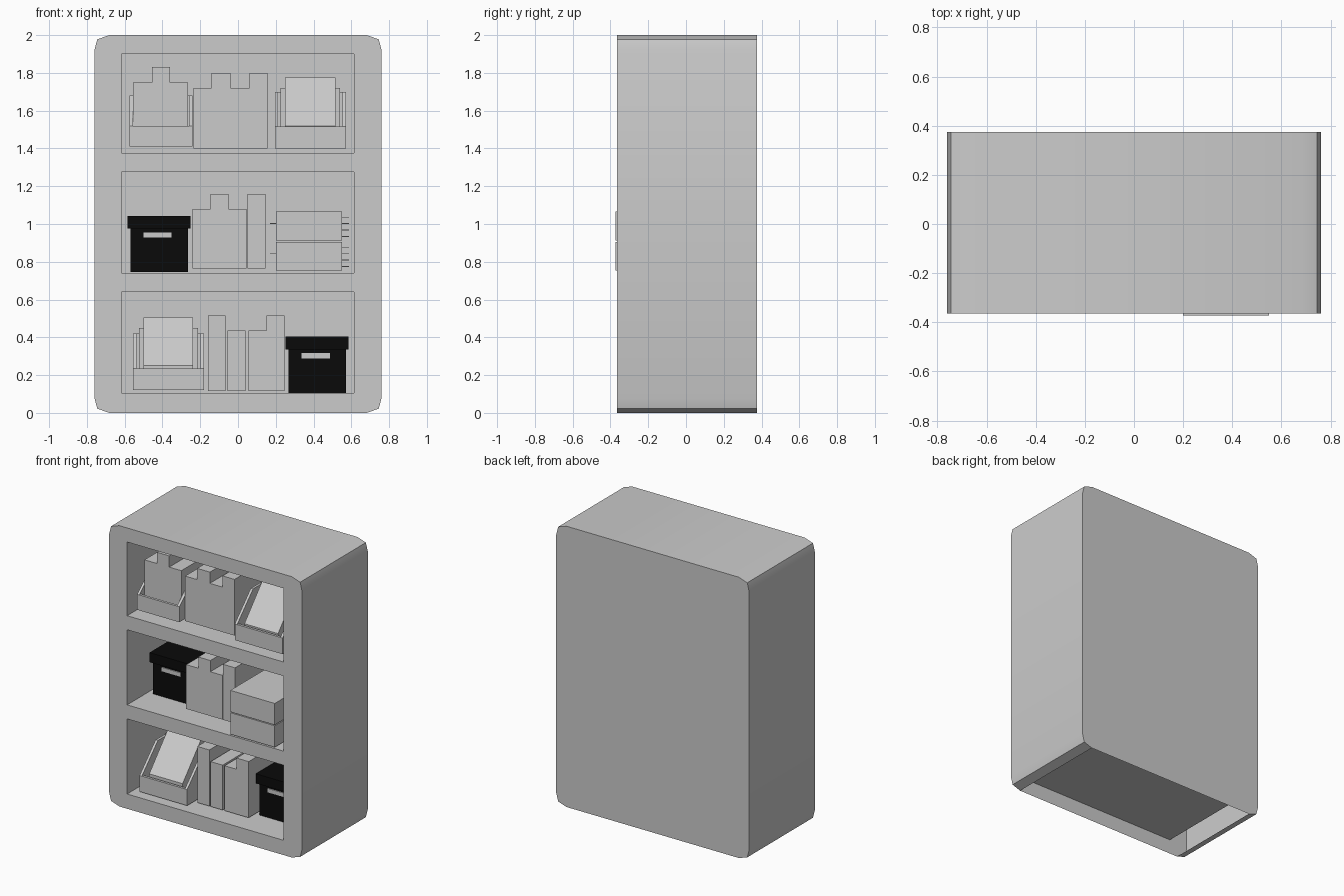
import bpy, bmesh, math

cube = bpy.data.objects.get("Cube")
if cube:
    bpy.data.objects.remove(cube)


def material(name, colour):
    m = bpy.data.materials.new(name)
    m.use_nodes = True
    m.diffuse_color = (*colour, 1)
    m.node_tree.nodes["Principled BSDF"].inputs["Base Color"].default_value = (*colour, 1)
    return m


GREY = material("light_grey", (0.6, 0.6, 0.6))
BLACK = material("black", (0.003, 0.003, 0.003))

FRONT, BACK, INNER_BACK = -0.365, 0.375, 0.25


def finish(name, bm, mat):
    mesh = bpy.data.meshes.new(name)
    bm.to_mesh(mesh)
    bm.free()
    mesh.materials.append(mat)
    ob = bpy.data.objects.new(name, mesh)
    bpy.context.scene.collection.objects.link(ob)
    return ob


def prism(name, x0, x1, profile, mat=GREY):
    """Extrude a (y, z) profile from x0 to x1."""
    bm = bmesh.new()
    face = bm.faces.new([bm.verts.new((x0, y, z)) for y, z in profile])
    new = bmesh.ops.extrude_face_region(bm, geom=[face])["geom"]
    bmesh.ops.translate(bm, vec=(x1 - x0, 0, 0),
                        verts=[v for v in new if isinstance(v, bmesh.types.BMVert)])
    bmesh.ops.recalc_face_normals(bm, faces=bm.faces)
    return finish(name, bm, mat)


def box(name, x0, x1, y0, y1, z0, z1, mat=GREY):
    return prism(name, x0, x1, [(y0, z0), (y1, z0), (y1, z1), (y0, z1)], mat)


def loop(bm, points):
    verts = [bm.verts.new((x, FRONT, z)) for x, z in points]
    return [bm.edges.new((verts[i - 1], verts[i])) for i in range(len(verts))]


def push_back(bm, edges, y):
    geom = bmesh.ops.extrude_edge_only(bm, edges=edges)["geom"]
    for v in geom:
        if isinstance(v, bmesh.types.BMVert):
            v.co.y = y
    return [e for e in geom if isinstance(e, bmesh.types.BMEdge)
            and all(abs(v.co.y - y) < 1e-5 for v in e.verts)]


# Cabinet shell: chamfered outline, three compartments, open underneath
corner = [(0.68, 0), (0.745, 0.022), (0.76, 0.08)]
right = corner + [(x, 2 - z) for x, z in reversed(corner)]
outline = right + [(-x, z) for x, z in reversed(right)]
bm = bmesh.new()
outer = loop(bm, outline)
holes = [loop(bm, [(-0.618, a), (0.614, a), (0.614, b), (-0.618, b)])
         for a, b in ((0.105, 0.64), (0.74, 1.275), (1.375, 1.9))]
bmesh.ops.triangle_fill(bm, use_beauty=True, use_dissolve=False,
                        edges=outer + sum(holes, []))
front_faces = list(bm.faces)
rear = push_back(bm, outer, BACK)
bmesh.ops.contextual_create(bm, geom=rear)
for hole in holes:
    bmesh.ops.contextual_create(bm, geom=push_back(bm, hole, INNER_BACK))
bottom = [f for f in bm.faces if all(abs(v.co.z) < 1e-5 for v in f.verts)]
bmesh.ops.delete(bm, geom=bottom, context="FACES_ONLY")
bmesh.ops.recalc_face_normals(bm, faces=bm.faces)
if front_faces[0].normal.y > 0:
    bmesh.ops.reverse_faces(bm, faces=bm.faces)
cabinet = finish("cabinet", bm, GREY)
bpy.context.view_layer.objects.active = cabinet
cabinet.select_set(True)
bpy.ops.object.shade_smooth_by_angle(angle=math.radians(40))


# Books standing in rows
def books(name, z0, y0, spans):
    for i, (x0, x1, top) in enumerate(spans):
        box(f"{name}_{i + 1}", x0, x1, y0, y0 + 0.38, z0, top)


books("bin_book", 1.45, -0.26, [(-0.555, -0.455, 1.75), (-0.455, -0.36, 1.83), (-0.36, -0.265, 1.75)])
books("top_book", 1.4, -0.26, [(-0.235, -0.14, 1.72), (-0.14, -0.04, 1.8),
                               (-0.04, 0.06, 1.72), (0.06, 0.155, 1.8)])
books("middle_book", 0.765, -0.24, [(-0.24, -0.145, 1.08), (-0.145, -0.05, 1.16),
                                    (-0.05, 0.045, 1.08), (0.05, 0.145, 1.16)])
books("bottom_book", 0.115, -0.23, [(-0.16, -0.065, 0.515), (-0.055, 0.04, 0.435),
                                    (0.055, 0.15, 0.435), (0.15, 0.245, 0.515)])


# Open bins with sloping sides
def bin_box(name, x0, x1, z0, lip, top):
    y0, y1, t = -0.315, 0.15, 0.018
    side = [(y0, z0), (y0, z0 + lip), (y0 + 0.18, top), (y1, top), (y1, z0)]
    prism(name + "_left_side", x1 - t, x1, side)
    prism(name + "_right_side", x0, x0 + t, side)
    box(name + "_front", x0 + t, x1 - t, y0, y0 + t, z0, z0 + lip)
    box(name + "_back", x0 + t, x1 - t, y1 - t, y1, z0, top)
    box(name + "_floor", x0 + t, x1 - t, y0 + t, y1 - t, z0, z0 + t)


def leaning_papers(name, x0, x1, z0):
    prism(name, x0, x1, [(-0.285, z0), (-0.06, z0 + 0.255), (0.08, z0 + 0.255), (0.08, z0 - 0.09),
                         (-0.285, z0 - 0.09)])
    box(name + "_divider", x0 - 0.025, x1 + 0.025, -0.07, 0.09, z0 - 0.09, z0 + 0.2)


bin_box("book_bin", -0.575, -0.242, 1.41, 0.11, 1.68)
bin_box("top_paper_bin", 0.195, 0.572, 1.4, 0.115, 1.70)
leaning_papers("top_papers", 0.25, 0.515, 1.52)
bin_box("bottom_paper_bin", -0.555, -0.18, 0.12, 0.115, 0.42)
leaning_papers("bottom_papers", -0.5, -0.237, 0.25)


# Lidded storage boxes
def storage_box(name, x0, z0):
    box(name + "_body", x0 + 0.015, x0 + 0.32, -0.14, 0.23, z0, z0 + 0.24, BLACK)
    box(name + "_lid", x0, x0 + 0.333, -0.16, 0.245, z0 + 0.23, z0 + 0.298, BLACK)
    box(name + "_label", x0 + 0.084, x0 + 0.234, -0.147, -0.138, z0 + 0.183, z0 + 0.211)


storage_box("middle_storage_box", -0.585, 0.745)
storage_box("bottom_storage_box", 0.252, 0.106)

# Two paper stacks with loose sheets showing at the sides
for i, z in enumerate((0.753, 0.912)):
    box(f"paper_stack_{i + 1}", 0.2, 0.55, -0.372, 0.1, z, z + 0.153)
    for j in range(4):
        h = z + 0.02 + 0.034 * j
        box(f"loose_sheet_{i + 1}_{j + 1}", 0.3, 0.587, -0.1, 0.09, h, h + 0.004)
    box(f"slipped_sheet_{i + 1}", 0.17, 0.4, -0.1, 0.09, z + 0.088, z + 0.092)
